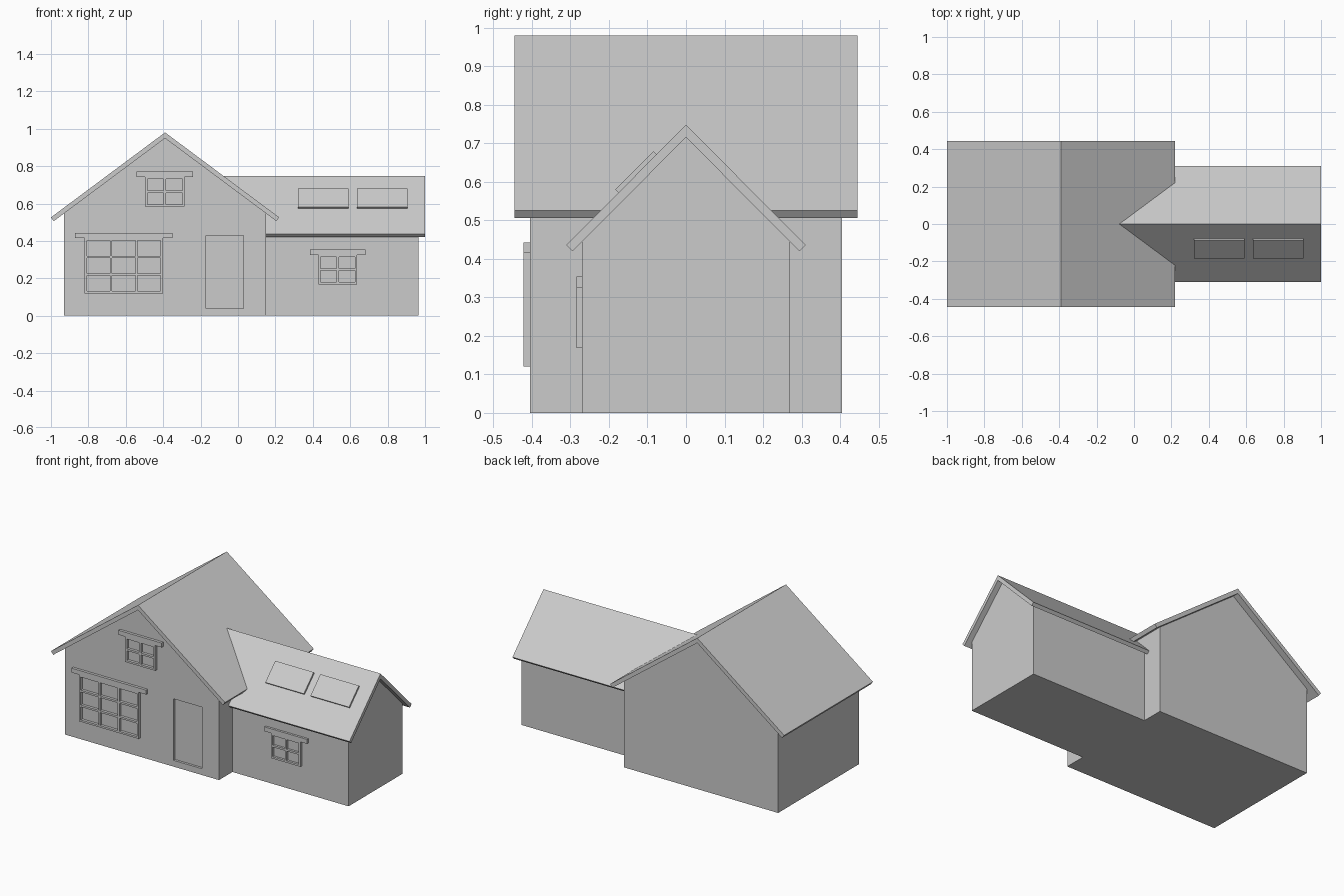
import bpy, bmesh, math
from mathutils import Matrix, Vector

if "Cube" in bpy.data.objects:
    bpy.data.objects.remove(bpy.data.objects["Cube"], do_unlink=True)

grey = bpy.data.materials.new("plain grey")
grey.use_nodes = True
GREY = (0.6, 0.6, 0.6, 1)
grey.diffuse_color = GREY
grey.node_tree.nodes["Principled BSDF"].inputs["Base Color"].default_value = GREY


def finish(name, bm):
    bmesh.ops.recalc_face_normals(bm, faces=bm.faces)
    mesh = bpy.data.meshes.new(name)
    bm.to_mesh(mesh)
    bm.free()
    mesh.materials.append(grey)
    obj = bpy.data.objects.new(name, mesh)
    bpy.context.collection.objects.link(obj)
    return obj


def add_box(bm, x, y, z):
    """Add a box given its (low, high) range on each axis."""
    size = Matrix.Diagonal((x[1] - x[0], y[1] - y[0], z[1] - z[0], 1))
    mid = Vector((sum(x), sum(y), sum(z))) / 2
    bmesh.ops.create_cube(bm, size=1, matrix=Matrix.Translation(mid) @ size)


def prism(name, profile, low, high, axis):
    """Extrude a (across, up) profile along the x or y axis."""
    bm = bmesh.new()
    place = (lambda a, u: (low, a, u)) if axis == "x" else (lambda a, u: (a, low, u))
    face = bm.faces.new([bm.verts.new(place(a, u)) for a, u in profile])
    new = bmesh.ops.extrude_face_region(bm, geom=[face])["geom"]
    step = (high - low, 0, 0) if axis == "x" else (0, high - low, 0)
    bmesh.ops.translate(bm, vec=step,
                        verts=[v for v in new if isinstance(v, bmesh.types.BMVert)])
    return finish(name, bm)


def gabled_block(prefix, mid, ridge, eave, half_roof, half_wall, thick, walls, roof, axis):
    """Gabled walls under an overhanging slab roof with square-cut eaves."""
    pitch = math.atan2(ridge - eave, half_roof)
    drop = thick / math.cos(pitch)
    inner_half = half_roof - thick * math.sin(pitch)
    inner_eave = eave - thick * math.cos(pitch)
    prism(prefix + "_roof", [
        (mid - half_roof, eave), (mid, ridge), (mid + half_roof, eave),
        (mid + inner_half, inner_eave), (mid, ridge - drop),
        (mid - inner_half, inner_eave)], *roof, axis)
    top = ridge - drop - half_wall * math.tan(pitch)
    return prism(prefix + "_walls", [
        (mid - half_wall, 0), (mid - half_wall, top), (mid, ridge - drop),
        (mid + half_wall, top), (mid + half_wall, 0)], *walls, axis)


# Main house and side wing
main = gabled_block("main_house", -0.39, 0.98, 0.526, 0.61, 0.54, 0.025,
                    (-0.405, 0.405), (-0.445, 0.445), "y")
gabled_block("wing", 0, 0.748, 0.436, 0.311, 0.27, 0.023,
             (0.15, 0.965), (-0.08, 1.0), "x")

# Recessed front door
bm = bmesh.new()
add_box(bm, (-0.17, 0.03), (-0.5, -0.39), (0.04, 0.43))
cutter = finish("door_cutter", bm)
cutter.hide_render = True
cut = main.modifiers.new("door recess", "BOOLEAN")
cut.object = cutter
cut.operation = "DIFFERENCE"
cut.solver = "EXACT"
bpy.context.view_layer.objects.active = main
bpy.ops.object.modifier_apply(modifier=cut.name)
bpy.data.objects.remove(cutter, do_unlink=True)


def window(name, x, z, wall, depth, count, lintel_side, lintel_height=0.028):
    """Barred frame standing off the wall, under a wider lintel."""
    bar = 0.012
    y = (wall - depth, wall + 0.005)
    bm = bmesh.new()
    for i in range(count + 1):
        px = x[0] + (x[1] - x[0] - bar) * i / count
        pz = z[0] + (z[1] - z[0] - bar) * i / count
        add_box(bm, (px, px + bar), y, z)
        add_box(bm, x, y, (pz, pz + bar))
    finish(name + "_frame", bm)
    bm = bmesh.new()
    add_box(bm, (x[0] - lintel_side, x[1] + lintel_side), y, (z[1], z[1] + lintel_height))
    finish(name + "_lintel", bm)


window("large_window", (-0.82, -0.402), (0.12, 0.415), -0.405, 0.017, 3, 0.052)
window("upper_window", (-0.497, -0.286), (0.583, 0.743), -0.405, 0.017, 2, 0.046)
window("wing_window", (0.43, 0.637), (0.168, 0.326), -0.27, 0.014, 2, 0.045)

# Skylights lying on the front slope of the wing roof
for name, x in (("left_skylight", 0.772), ("right_skylight", 0.455)):
    bm = bmesh.new()
    add_box(bm, (-0.135, 0.135), (-0.07, 0.07), (-0.01, 0.011))
    skylight = finish(name, bm)
    skylight.location = (x, -0.126, 0.622)
    skylight.rotation_euler.x = math.atan2(0.312, 0.311)
